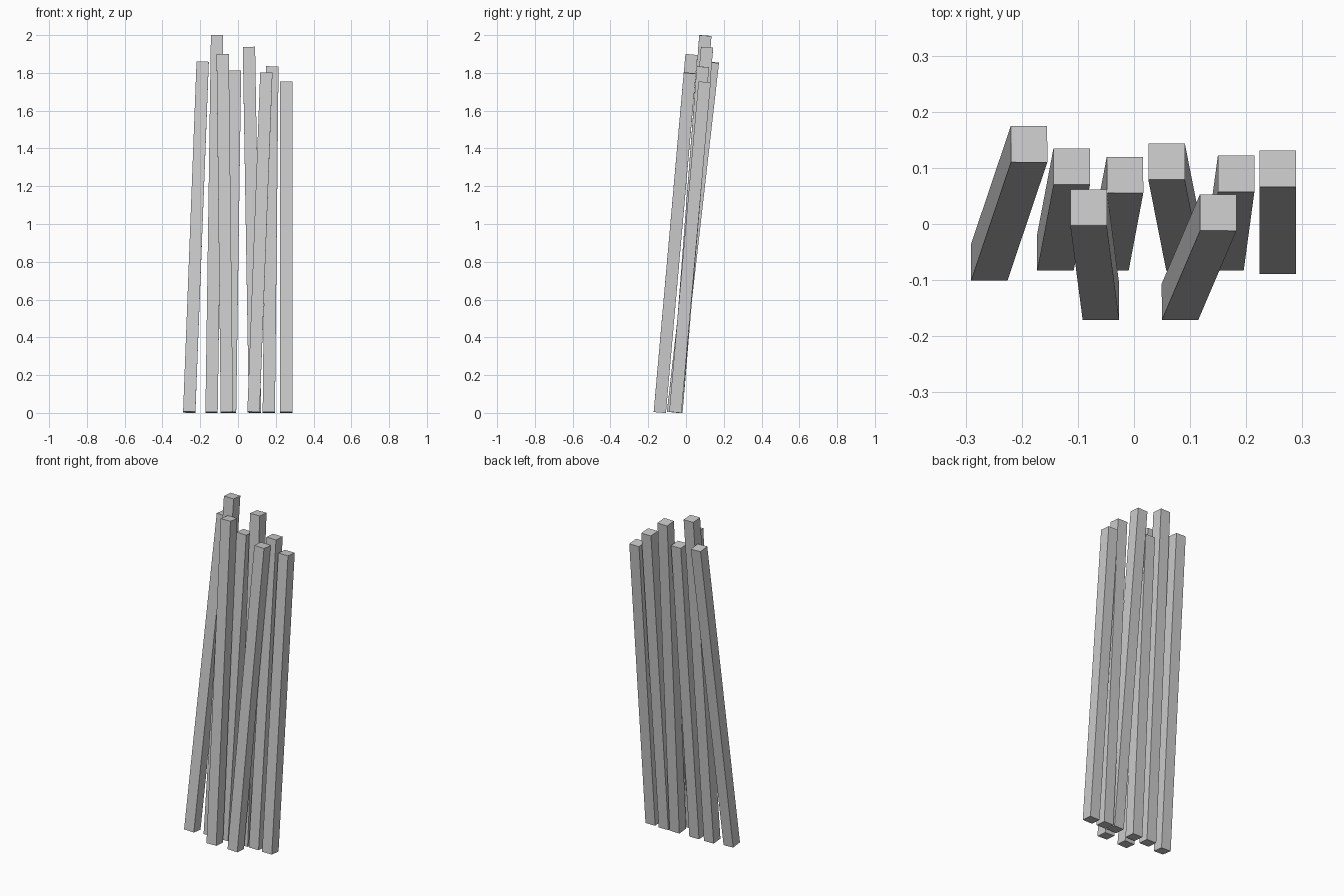
import bpy
from mathutils import Vector, Matrix

if "Cube" in bpy.data.objects:
    bpy.data.objects.remove(bpy.data.objects["Cube"])

W = 0.065  # square section of every plank

# bottom-front edge (x centre, y), top-front edge (x centre, y), top height
PLANKS = [
    ((-0.258, -0.101), (-0.187, 0.110), 1.860),
    ((-0.140, -0.083), (-0.111, 0.070), 2.000),
    ((-0.059, -0.171), (-0.081, -0.003), 1.900),
    ((-0.042, -0.083), (-0.016, 0.055), 1.812),
    ((0.090, -0.083), (0.058, 0.079), 1.938),
    ((0.082, -0.171), (0.150, -0.012), 1.802),
    ((0.163, -0.083), (0.182, 0.057), 1.835),
    ((0.256, -0.089), (0.256, 0.066), 1.755),
]


def leaning_plank(name, bottom, top, height):
    """Square-ended post whose front face runs from bottom edge to top edge."""
    lift = W * (top[1] - bottom[1]) / height  # tilted base rests on its rear edge
    a = Vector((*bottom, lift))
    b = Vector((*top, height))
    axis = b - a
    rot = Vector((0, 0, 1)).rotation_difference(axis)
    centre = (a + b) / 2 + rot @ Vector((0, W / 2, 0))
    bpy.ops.mesh.primitive_cube_add(size=1)
    ob = bpy.context.object
    ob.name = name
    ob.data.transform(Matrix.Diagonal((W, W, axis.length, 1)))
    ob.rotation_mode = 'QUATERNION'
    ob.rotation_quaternion = rot
    ob.location = centre


# Loose stack of planks leaning backwards
for i, (bottom, top, height) in enumerate(PLANKS, 1):
    leaning_plank(f"plank_{i}", bottom, top, height)
